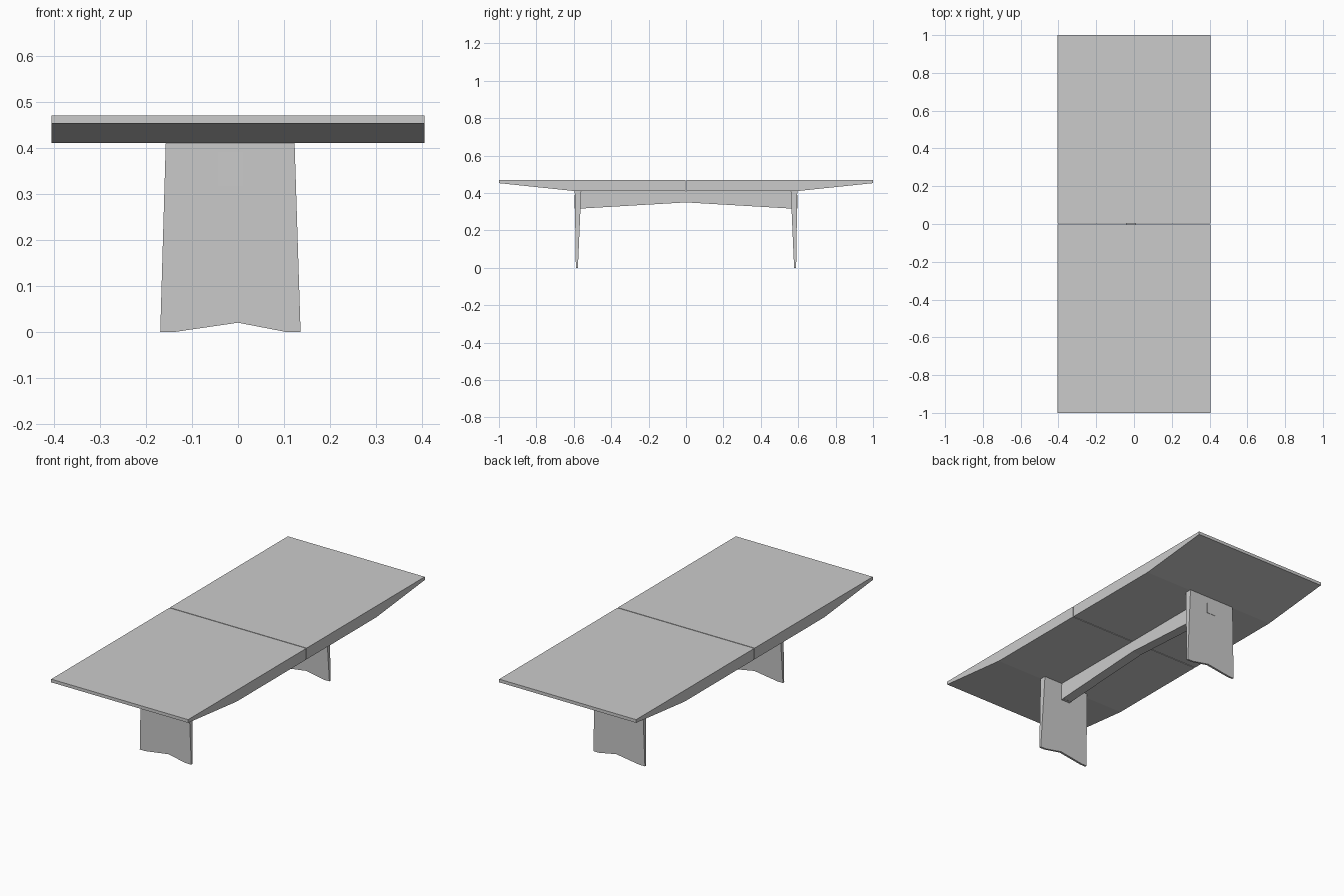
import bpy
import bmesh
from mathutils import Vector

if "Cube" in bpy.data.objects:
    bpy.data.objects.remove(bpy.data.objects["Cube"], do_unlink=True)

grey = bpy.data.materials.new("plain grey")
grey.use_nodes = True
COLOUR = (0.6, 0.6, 0.6, 1)
grey.diffuse_color = COLOUR
grey.node_tree.nodes["Principled BSDF"].inputs["Base Color"].default_value = COLOUR


def prism(name, near, far):
    """Solid between two matching outlines."""
    bm = bmesh.new()
    a = [bm.verts.new(Vector(p)) for p in near]
    b = [bm.verts.new(Vector(p)) for p in far]
    bm.faces.new(a)
    bm.faces.new(b[::-1])
    n = len(a)
    for i in range(n):
        j = (i + 1) % n
        bm.faces.new((a[j], a[i], b[i], b[j]))
    bmesh.ops.recalc_face_normals(bm, faces=bm.faces)
    mesh = bpy.data.meshes.new(name)
    bm.to_mesh(mesh)
    bm.free()
    mesh.materials.append(grey)
    obj = bpy.data.objects.new(name, mesh)
    bpy.context.collection.objects.link(obj)
    return obj


def side_profile(name, profile, x0, x1):
    return prism(name, [(x0, y, z) for y, z in profile],
                 [(x1, y, z) for y, z in profile])


HALF_WIDTH = 0.405
TOP, UNDER, LIP = 0.47, 0.41, 0.453
LEG_Y = 0.59
CENTRE = -0.016

# leg outline, with a shallow notch along the foot
leg_outline = [(-0.169, 0), (-0.137, 0), (0, 0.02), (0.104, 0),
               (0.136, 0), (0.123, UNDER), (-0.157, UNDER)]

for side, label in ((-1, "front"), (1, "back")):
    # tabletop half, tapering toward its outer end
    half = [(0.002, TOP), (1, TOP), (1, LIP), (LEG_Y, UNDER), (0.002, UNDER)]
    side_profile(label + "_tabletop", [(side * y, z) for y, z in half],
                 -HALF_WIDTH, HALF_WIDTH)

    # slab leg, thinner toward the floor
    outer = [(x, side * (0.589 + 0.006 * z / UNDER), z) for x, z in leg_outline]
    inner = [(x, side * (0.578 - 0.018 * z / UNDER), z) for x, z in leg_outline]
    prism(label + "_leg", outer, inner)

    # end of the beam showing through the leg
    tenon = [(0.55, 0.317), (0.5955, 0.317), (0.5955, 0.39), (0.55, 0.39)]
    side_profile(label + "_tenon", [(side * y, z) for y, z in tenon],
                 CENTRE - 0.027, CENTRE + 0.027)

# beam between the legs, arched underneath
beam = [(-0.565, 0.317), (0, 0.35), (0.565, 0.317), (0.565, UNDER), (-0.565, UNDER)]
side_profile("beam", beam, CENTRE - 0.027, CENTRE + 0.027)
